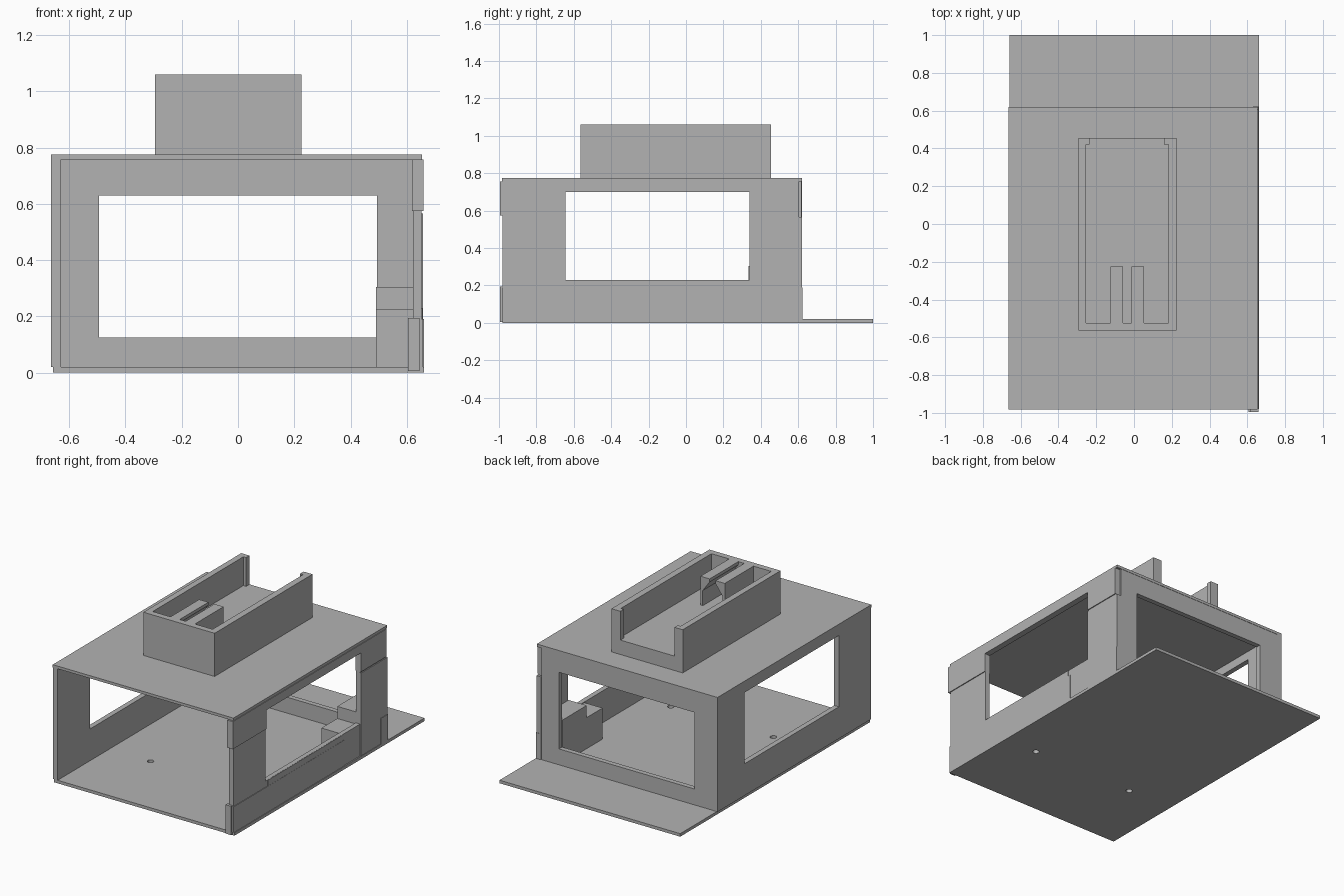
import bpy, bmesh, math

if "Cube" in bpy.data.objects:
    bpy.data.objects.remove(bpy.data.objects["Cube"])

grey = bpy.data.materials.new("plain_grey")
grey.diffuse_color = (0.45, 0.45, 0.45, 1)
grey.use_nodes = True
grey.node_tree.nodes["Principled BSDF"].inputs["Base Color"].default_value = grey.diffuse_color


def finish(name, bm):
    bmesh.ops.recalc_face_normals(bm, faces=bm.faces)
    me = bpy.data.meshes.new(name)
    bm.to_mesh(me)
    bm.free()
    me.materials.append(grey)
    ob = bpy.data.objects.new(name, me)
    bpy.context.collection.objects.link(ob)
    return ob


def extrude(name, pts, vec):
    """Prism from a flat outline pushed along vec."""
    bm = bmesh.new()
    face = bm.faces.new([bm.verts.new(p) for p in pts])
    res = bmesh.ops.extrude_face_region(bm, geom=[face])
    moved = [v for v in res["geom"] if isinstance(v, bmesh.types.BMVert)]
    bmesh.ops.translate(bm, verts=moved, vec=vec)
    return finish(name, bm)


def box(name, x, y, z):
    pts = [(x[0], y[0], z[0]), (x[1], y[0], z[0]), (x[1], y[1], z[0]), (x[0], y[1], z[0])]
    return extrude(name, pts, (0, 0, z[1] - z[0]))


def cut(ob, cutter):
    cutter.hide_render = True
    cutter.hide_viewport = True
    m = ob.modifiers.new("cut", 'BOOLEAN')
    m.operation = 'DIFFERENCE'
    m.solver = 'EXACT'
    m.object = cutter


# Base plate with two round screw holes
base = box("base_plate", (-.658, .661), (-.98, 1.0), (0, .02))
for i, x in enumerate((-.33, .42)):
    ring = [(x + .02 * math.cos(a * math.pi / 8), -.44 + .02 * math.sin(a * math.pi / 8), -.1)
            for a in range(16)]
    cut(base, extrude(f"hole_cutter_{i}", ring, (0, 0, .3)))

# Roof
box("roof_plate", (-.664, .655), (-.983, .62), (.757, .775))

# Left and back walls with windows
side_window = box("side_window_cutter", (-1, 1), (-.645, .34), (.23, .70))
back_window = box("back_window_cutter", (-.495, .495), (.3, .9), (.125, .63))
cut(box("left_wall", (-.664, -.63), (-.98, .62), (.02, .757)), side_window)
cut(box("back_wall", (-.63, .622), (.585, .618), (.02, .757)), back_window)

# Right wall, made of slightly offset panels
cut(box("right_wall", (.622, .653), (-.98, .605), (.02, .757)), side_window)
cut(box("right_upper_panel", (.618, .659), (-.995, .605), (.575, .757)), side_window)
box("right_back_column", (.625, .658), (.34, .62), (.02, .566))
box("right_back_foot", (.63, .661), (.545, .622), (.018, .19))
box("right_lower_panel", (.63, .657), (-.983, .17), (.02, .19))
box("right_sill_strip", (.63, .656), (-.625, .15), (.19, .229))
box("right_front_foot", (.605, .645), (-.995, -.97), (.005, .195))

# Stepped block in the inner back corner
step = [(.49, .17, .02), (.49, .59, .02), (.49, .59, .305),
        (.49, .335, .305), (.49, .335, .225), (.49, .17, .225)]
extrude("corner_step_block", step, (.135, 0, 0))

# Tray on the roof: floor, walls and back lips
box("tray_floor", (-.295, .225), (-.565, .455), (.775, .87))
u_shape = [(-.235, .455), (-.295, .455), (-.295, -.565), (.225, -.565), (.225, .455), (.16, .455),
           (.16, .42), (.182, .42), (.182, -.525), (-.255, -.525), (-.255, .42), (-.235, .42)]
extrude("tray_walls", [(x, y, .87) for x, y in u_shape], (0, 0, .19))

# Pair of guides with a slot that widens downward
for name, s in (("left_guide", -1), ("right_guide", 1)):
    mid, outer, slot = -.036, .089, .022
    prof = [(outer, .87), (outer, 1.06), (slot, 1.06), (slot, 1.04), (outer - .017, .97), (outer - .017, .87)]
    extrude(name, [(mid + s * x, -.526, z) for x, z in prof], (0, .3, 0))
